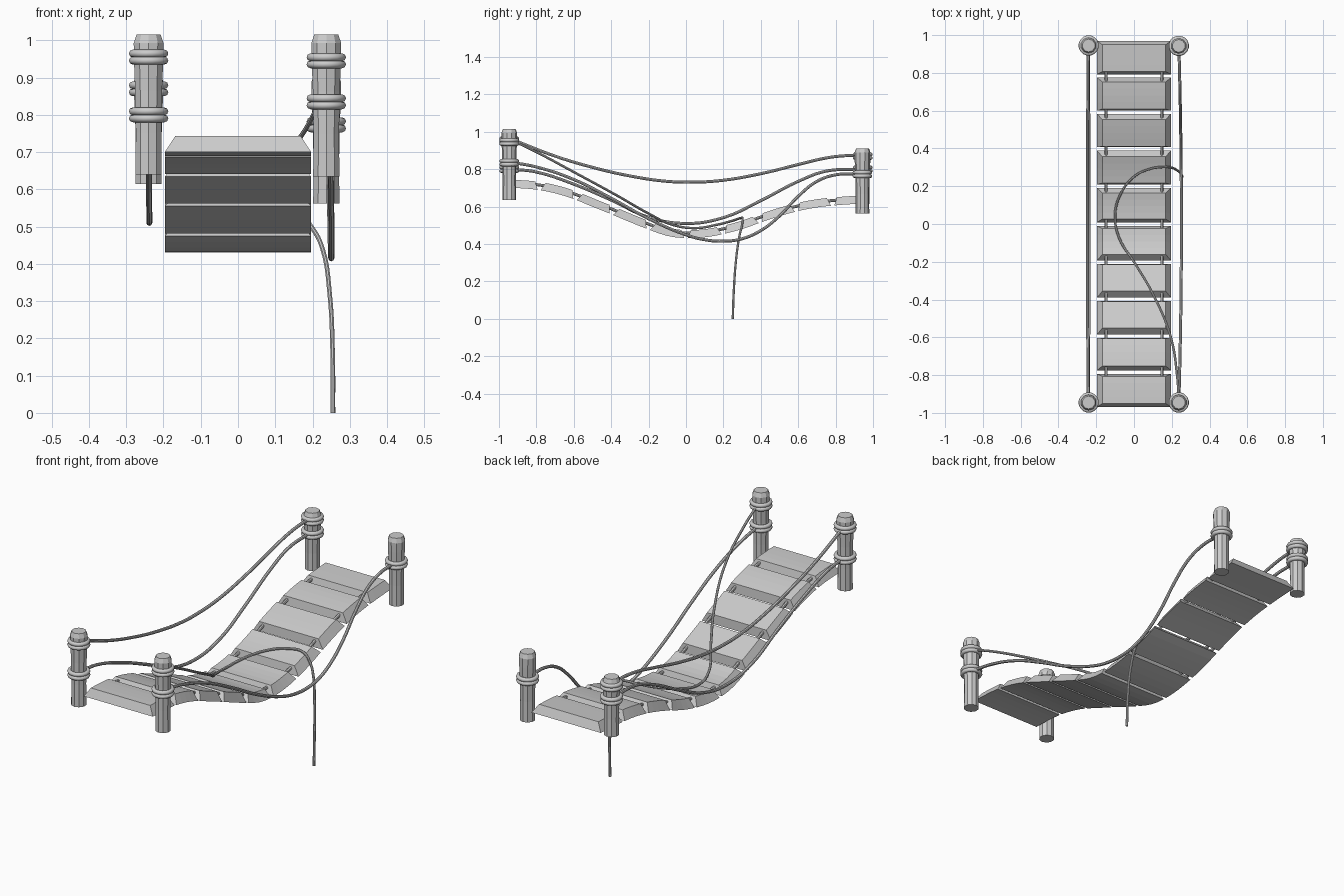
import bpy, bmesh, math
from mathutils import Vector

if "Cube" in bpy.data.objects:
    bpy.data.objects.remove(bpy.data.objects["Cube"])

# deck centre height at y = -1.0, -0.9 ... 1.0
DECK = [.722, .72, .712, .693, .663, .622, .582, .54, .50, .465, .452,
        .457, .475, .502, .538, .571, .598, .617, .628, .635, .64]


def deck(y):
    f = min(max((y + 1) * 10, 0), 19.999)
    i = int(f)
    t = f - i
    a, b, c, d = [DECK[min(max(k, 0), 20)] for k in (i - 1, i, i + 1, i + 2)]
    return b + .5 * t * (c - a + t * (2*a - 5*b + 4*c - d + t * (3*(b - c) + d - a)))


def deck_point(x, y, h):
    """Point on the deck curve, offset by h along its normal."""
    s = (deck(y + .01) - deck(y - .01)) / .02
    n = Vector((0, -s, 1)).normalized()
    return Vector((x, y, deck(y))) + n * h


def finish(bm, name, smooth=False):
    bmesh.ops.recalc_face_normals(bm, faces=bm.faces)
    me = bpy.data.meshes.new(name)
    bm.to_mesh(me)
    bm.free()
    ob = bpy.data.objects.new(name, me)
    bpy.context.collection.objects.link(ob)
    for p in me.polygons:
        p.use_smooth = smooth
    return ob


def lathe(name, x, y, profile, sides, closed=False, smooth=False):
    bm = bmesh.new()
    rings = [[bm.verts.new((x + r * math.cos(2*math.pi*(k + .5)/sides),
                            y + r * math.sin(2*math.pi*(k + .5)/sides), z))
              for k in range(sides)] for r, z in profile]
    n = len(rings)
    for i in range(n if closed else n - 1):
        a, b = rings[i], rings[(i + 1) % n]
        for k in range(sides):
            m = (k + 1) % sides
            bm.faces.new((a[k], a[m], b[m], b[k]))
    if not closed:
        bm.faces.new(rings[0])
        bm.faces.new(rings[-1])
    return finish(bm, name, smooth)


def rope(name, pts, radius):
    cu = bpy.data.curves.new(name, 'CURVE')
    cu.dimensions = '3D'
    cu.bevel_depth = radius
    cu.bevel_resolution = 2
    cu.resolution_u = 5
    cu.use_fill_caps = True
    sp = cu.splines.new('BEZIER')
    sp.bezier_points.add(len(pts) - 1)
    for bp, p in zip(sp.bezier_points, pts):
        bp.co = p
        bp.handle_left_type = bp.handle_right_type = 'AUTO'
    ob = bpy.data.objects.new(name, cu)
    bpy.context.collection.objects.link(ob)
    bpy.ops.object.select_all(action='DESELECT')
    ob.select_set(True)
    bpy.context.view_layer.objects.active = ob
    bpy.ops.object.convert(target='MESH')
    bpy.ops.object.shade_smooth_by_angle()


# posts with their double-coil rope wraps: name, x, y, bottom, top, wrap heights
POSTS = [('front_left', -.24, -.945, .64, 1.015, (.955, .80)),
         ('front_right', .237, -.945, .635, 1.015, (.945, .835)),
         ('back_left', -.24, .945, .615, .91, (.87, .80)),
         ('back_right', .237, .943, .562, .91, (.773,))]
for name, x, y, z0, z1, wraps in POSTS:
    h = z1 - z0
    lathe(name + '_post', x, y, [(.037, z0), (.036, z0 + .3*h), (.038, z0 + .6*h),
          (.041, z0 + .8*h), (.042, z1 - .022), (.034, z1)], 10)
    for i, wz in enumerate(wraps):
        for j, dz in enumerate((-.0095, .0095)):
            prof = [(.043 + .011*math.cos(a*math.pi/4), wz + dz + .0105*math.sin(a*math.pi/4))
                    for a in range(8)]
            lathe(f'{name}_wrap_{i}_{j}', x, y, prof, 16, True, True)

# ten bevelled planks bent along the deck curve
PITCH, HALF, SEG = .1955, .089, 4
for p in range(10):
    yc = (p - 4.5) * PITCH
    bm = bmesh.new()
    layers = []
    for hx, hy, h in ((.196, HALF, -.021), (.168, HALF - .018, .022)):
        layers.append([[bm.verts.new(deck_point(s * hx, yc + hy * (2*k/SEG - 1), h))
                        for k in range(SEG + 1)] for s in (-1, 1)])
    lo, hi = layers
    for k in range(SEG):
        for a, b in ((lo[0], lo[1]), (hi[0], hi[1]), (lo[0], hi[0]), (lo[1], hi[1])):
            bm.faces.new((a[k], a[k + 1], b[k + 1], b[k]))
    for k in (0, SEG):
        bm.faces.new((lo[0][k], lo[1][k], hi[1][k], hi[0][k]))
    finish(bm, f'plank_{p}')

# short rope ties across the gaps between planks
for p in range(9):
    yg = (p - 4) * PITCH
    for s in (-1, 1):
        rope(f'tie_{p}_{s}', [deck_point(s * .147, yg + d, .006) for d in (-.025, .025)], .008)


# sagging hand ropes, (y, z) points; the middle bows slightly outwards
def hand_rope(name, x, bow, yz):
    rope(name, [(x + bow * (1 - (y / .92)**2), y, z) for y, z in yz], .008)


hand_rope('left_upper_rope', -.242, -.005,
          [(-.92, .955), (-.7, .87), (-.5, .81), (-.3, .764), (-.1, .735), (.05, .731),
           (.2, .741), (.4, .776), (.6, .825), (.75, .86), (.85, .872), (.92, .872)])
hand_rope('left_lower_rope', -.242, .004,
          [(-.92, .80), (-.8, .785), (-.6, .72), (-.4, .635), (-.2, .543), (0, .51),
           (.2, .541), (.4, .632), (.6, .735), (.75, .79), (.92, .80)])
hand_rope('right_rope', .238, .013,
          [(-.92, .835), (-.8, .812), (-.6, .745), (-.4, .645), (-.2, .535), (0, .449),
           (.1, .423), (.2, .415), (.3, .428), (.4, .472), (.5, .55), (.6, .655),
           (.7, .735), (.8, .77), (.92, .775)])

# broken rope trailing across the deck and hanging over the side
rope('broken_rope',
     [(.237, -.92, .95), (.228, -.8, .892), (.195, -.6, .785), (.1, -.37, .66),
      (0, -.2, .563), (-.08, -.07, .502), (-.1, .05, .485), (-.07, .16, .502),
      (0, .25, .525), (.08, .29, .538), (.16, .302, .535), (.2, .298, .495),
      (.227, .285, .44), (.246, .268, .32), (.254, .256, .16), (.255, .25, 0)], .0065)
